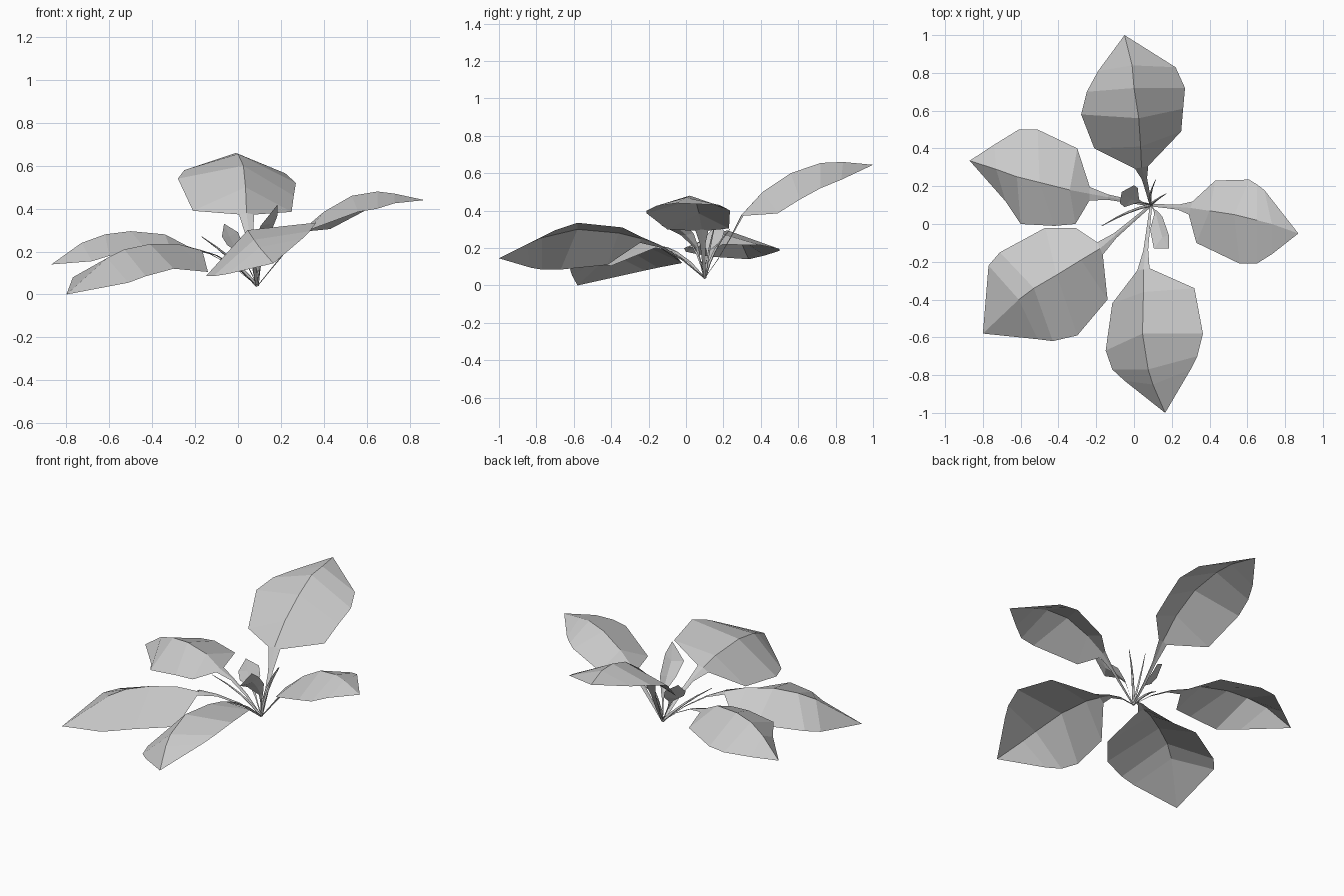
import bpy
from mathutils import Vector

ROOT = Vector((0.09, 0.10, 0.04))


def make_object(name, verts, faces):
    mesh = bpy.data.meshes.new(name)
    mesh.from_pydata([tuple(v) for v in verts], [], faces)
    mesh.update()
    obj = bpy.data.objects.new(name, mesh)
    bpy.context.collection.objects.link(obj)
    return obj


def leaf(name, left, rib, right, stalk=0.036, arch=0.03):
    """Folded leaf: rib runs from blade start to tip, edges lie between; a stalk joins it to the root."""
    rib = [Vector(p) for p in rib]
    left = [Vector(p) for p in left]
    right = [Vector(p) for p in right]
    start, tip = rib[0], rib[-1]
    across = (right[0] - left[0]).normalized()
    rows = []
    # stalk widens towards the blade and has a shallow V section
    for t, w in ((0, 0.2), (0.35, 0.28), (0.7, 0.4), (1, 1.0)):
        c = ROOT.lerp(start, t) + Vector((0, 0, arch * 4 * t * (1 - t)))
        s = across * stalk * w
        dip = Vector((0, 0, -0.2 * stalk * w))
        rows.append((c - s + dip, c, c + s + dip))
    # blade
    rows += list(zip(left, rib[1:-1], right))
    verts = [p for row in rows for p in row] + [tip]
    faces = []
    for i in range(len(rows) - 1):
        for j in (0, 1):
            a = 3 * i + j
            faces.append((a, a + 1, a + 4, a + 3))
    n, a = len(verts) - 1, 3 * (len(rows) - 1)
    faces += [(a, a + 1, n), (a + 1, a + 2, n)]
    return make_object(name, verts, faces)


def shoot(name, bend, tip, radius=0.008):
    """Thin three-sided tapering shoot along a curve."""
    bend, tip = Vector(bend), Vector(tip)
    curve = bpy.data.curves.new(name, 'CURVE')
    curve.dimensions = '3D'
    curve.bevel_depth = radius
    curve.bevel_resolution = 0
    sp = curve.splines.new('POLY')
    n = 5
    sp.points.add(n - 1)
    for i, p in enumerate(sp.points):
        t = i / (n - 1)
        pos = ROOT * (1 - t) ** 2 + bend * 2 * t * (1 - t) + tip * t * t
        p.co = (*pos, 1)
        p.radius = 1.0 - 0.8 * t * t
    obj = bpy.data.objects.new(name, curve)
    bpy.context.collection.objects.link(obj)


# five large leaves
leaf("back_leaf",
     [(-.21, .40, .39), (-.28, .58, .54), (-.25, .70, .58), (-.19, .81, .60)],
     [(.04, .30, .38), (.035, .41, .50), (.025, .56, .60), (0, .72, .655), (-.01, .84, .66), (-.05, 1, .645)],
     [(.25, .49, .385), (.26, .61, .46), (.27, .72, .52), (.22, .83, .565)], arch=-0.02)
leaf("left_leaf",
     [(-.31, 0, .20), (-.42, -.01, .20), (-.60, 0, .18), (-.68, .12, .155)],
     [(-.235, .16, .225), (-.34, .18, .28), (-.50, .22, .295), (-.62, .25, .28), (-.73, .29, .24), (-.87, .335, .14)],
     [(-.30, .40, .215), (-.51, .50, .195), (-.61, .50, .185), (-.74, .42, .16)])
leaf("right_leaf",
     [(.43, .23, .305), (.61, .235, .40), (.65, .21, .415), (.69, .18, .43)],
     [(.30, .085, .30), (.40, .07, .385), (.53, .05, .46), (.65, .02, .48), (.73, 0, .47), (.87, -.05, .44)],
     [(.33, -.10, .30), (.56, -.21, .385), (.65, -.21, .40), (.73, -.16, .425)], arch=0)
leaf("front_left_leaf",
     [(-.14, -.40, .105), (-.30, -.59, .12), (-.43, -.62, .085), (-.51, -.61, .055)],
     [(-.18, -.13, .21), (-.28, -.19, .235), (-.41, -.27, .235), (-.53, -.34, .21), (-.61, -.40, .17), (-.80, -.58, 0)],
     [(-.31, -.02, .12), (-.47, -.02, .12), (-.71, -.15, .095), (-.77, -.22, .08)])
leaf("front_leaf",
     [(-.115, -.42, .11), (-.15, -.67, .085), (-.115, -.77, .085), (-.05, -.83, .095)],
     [(.05, -.24, .25), (.05, -.36, .28), (.045, -.58, .30), (.075, -.77, .255), (.10, -.85, .22), (.165, -1, .145)],
     [(.32, -.34, .31), (.365, -.58, .335), (.335, -.70, .295), (.30, -.77, .26)])

# two young leaves in the middle
leaf("young_leaf_front",
     [(.085, -.03, .27), (.105, -.13, .32)],
     [(.115, .06, .20), (.13, .0, .27), (.15, -.07, .33), (.185, -.13, .42)],
     [(.15, .04, .28), (.185, -.06, .37)], stalk=0.012, arch=0)
leaf("young_leaf_left",
     [(-.05, .09, .23), (-.075, .11, .27)],
     [(.02, .12, .19), (-.015, .13, .22), (-.04, .15, .27), (-.065, .17, .33)],
     [(.02, .19, .24), (0, .205, .29)], stalk=0.012, arch=0)

# bare shoots
shoot("shoot_left", (-.02, .08, .17), (-.17, -.01, .27))
shoot("shoot_back", (.07, .14, .20), (.115, .235, .30))
shoot("shoot_right", (.10, .12, .20), (.17, .16, .34))
